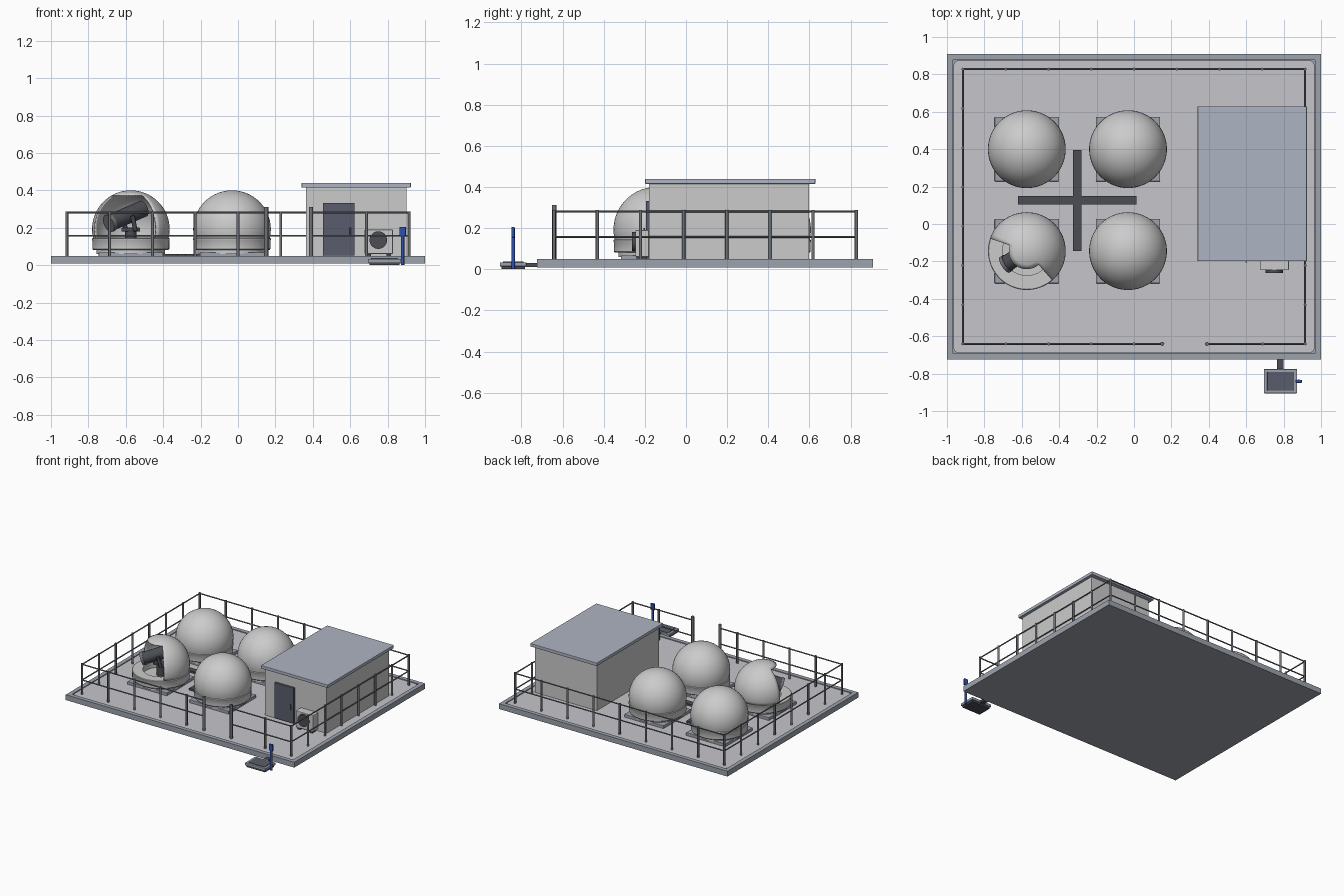
import bpy, bmesh, math
from mathutils import Vector, Matrix

if "Cube" in bpy.data.objects:
    bpy.data.objects.remove(bpy.data.objects["Cube"])


def mat(name, r, g, b):
    m = bpy.data.materials.new(name)
    m.diffuse_color = (r, g, b, 1)
    m.use_nodes = True
    m.node_tree.nodes["Principled BSDF"].inputs["Base Color"].default_value = m.diffuse_color
    return m


CONCRETE = mat("concrete", .34, .37, .42)
GRAVEL = mat("gravel", .56, .56, .60)
WHITE = mat("white_shell", .82, .82, .81)
WALL = mat("wall", .62, .62, .61)
ROOF = mat("roof_metal", .42, .46, .54)
DARK = mat("dark_metal", .07, .075, .09)
DOOR = mat("door_paint", .10, .11, .15)
STEEL = mat("steel", .16, .17, .19)
BLUE = mat("blue_paint", .03, .08, .42)


def finish(bm, name, m, smooth=True):
    me = bpy.data.meshes.new(name)
    bm.to_mesh(me)
    bm.free()
    ob = bpy.data.objects.new(name, me)
    bpy.context.collection.objects.link(ob)
    me.materials.append(m)
    if smooth:
        bpy.ops.object.select_all(action='DESELECT')
        ob.select_set(True)
        bpy.context.view_layer.objects.active = ob
        bpy.ops.object.shade_smooth_by_angle(angle=math.radians(35))
    return ob


def box(name, x, y, z, m, bevel=0.0, vertical=0.0):
    """Box from (min, max) ranges; optional bevel on all or only vertical edges."""
    bm = bmesh.new()
    bmesh.ops.create_cube(bm, size=1)
    for v in bm.verts:
        v.co = Vector([a + (b - a) * (c + .5) for (a, b), c in zip((x, y, z), v.co)])
    if vertical:
        es = [e for e in bm.edges if abs(e.verts[0].co.z - e.verts[1].co.z) > 1e-4]
        bmesh.ops.bevel(bm, geom=es, offset=vertical, segments=5, profile=.5, affect='EDGES')
    if bevel:
        bmesh.ops.bevel(bm, geom=bm.edges[:], offset=bevel, segments=2, profile=.5, affect='EDGES')
    return finish(bm, name, m, False)


def rod(name, a, b, r, m, sides=12):
    a, b = Vector(a), Vector(b)
    d = b - a
    bm = bmesh.new()
    bmesh.ops.create_cone(bm, cap_ends=True, segments=sides, radius1=r, radius2=r, depth=d.length,
                          matrix=Matrix.Translation((a + b) / 2) @ d.to_track_quat('Z', 'Y').to_matrix().to_4x4())
    return finish(bm, name, m)


def lathe(name, cx, cy, profile, m, steps=48):
    bm = bmesh.new()
    vs = [bm.verts.new((r, 0, z)) for r, z in profile]
    es = [bm.edges.new(p) for p in zip(vs, vs[1:])]
    bmesh.ops.spin(bm, geom=vs + es, cent=(0, 0, 0), axis=(0, 0, 1), angle=math.tau, steps=steps)
    bmesh.ops.remove_doubles(bm, verts=bm.verts[:], dist=1e-5)
    bmesh.ops.recalc_face_normals(bm, faces=bm.faces[:])
    bmesh.ops.translate(bm, verts=bm.verts[:], vec=(cx, cy, 0))
    return finish(bm, name, m)


# Foundation: slab, raised curb and rounded gravel bed
box("slab", (-1, 1), (-.725, .91), (.008, .03), CONCRETE)
for s in (-1, 1):
    box("curb_side", sorted((s, s * .967)), (-.725, .91), (.03, .05), CONCRETE)
for y in ((-.725, -.692), (.877, .91)):
    box("curb_end", (-.967, .967), y, (.03, .05), CONCRETE)
box("gravel_bed", (-.965, .965), (-.69, .875), (.03, .045), GRAVEL, vertical=.03)

# Domes
R, CZ = .208, .192


def dome_shell(name, cx, cy, opened):
    bm = bmesh.new()
    bmesh.ops.create_uvsphere(bm, u_segments=48, v_segments=26, radius=R)
    bmesh.ops.rotate(bm, verts=bm.verts[:], cent=(0, 0, 0), matrix=Matrix.Rotation(math.radians(3.5), 3, 'Z'))
    dead = []
    for f in bm.faces:
        c = f.calc_center_median()
        az = math.degrees(math.atan2(c.y, c.x)) % 360
        polar = math.degrees(math.acos(c.z / c.length))
        if polar > 103.8 or (opened and 161 < az < 311 and polar > 27.7):
            dead.append(f)
    bmesh.ops.delete(bm, geom=dead, context='FACES')
    bmesh.ops.translate(bm, verts=bm.verts[:], vec=(cx, cy, CZ))
    ob = finish(bm, name, WHITE)
    if opened:
        mod = ob.modifiers.new("thickness", 'SOLIDIFY')
        mod.thickness, mod.offset = .008, -1


for i, cx in enumerate((-.573, -.032)):
    for j, cy in enumerate((-.145, .40)):
        opened = i == 0 and j == 0
        box("dome_pad", (cx - .172, cx + .172), (cy - .172, cy + .172), (.04, .068), CONCRETE, .003)
        inner = [(.13, .145), (.13, .10), (0, .10)] if opened else [(0, .145)]
        lathe("dome_base", cx, cy, [(0, .06), (.184, .06), (.184, .082), (.202, .082), (.206, .087),
                                    (.206, .132), (.208, .135), (.208, .142), (.204, .145)] + inner, WHITE)
        dome_shell("dome_shell", cx, cy, opened)

# Telescope in the open dome
tx, ty = -.573, -.145
rod("telescope_pier", (tx, ty, .10), (tx, ty, .18), .03, DARK, 20)
box("fork_base", (tx - .05, tx + .05), (ty - .03, ty + .03), (.18, .20), DARK, .004)
axis = Vector((.70, .45, .30)).normalized()
side = axis.cross(Vector((0, 0, 1))).normalized()
mid = Vector((tx - .02, ty - .01, .265))
rod("telescope_tube", mid - axis * .12, mid + axis * .11, .045, DARK, 28)
rod("telescope_rim", mid - axis * .125, mid - axis * .105, .049, STEEL, 28)
for s in (-1, 1):
    p = mid + side * s * .053
    rod("fork_arm", (tx + side.x * s * .045, ty + side.y * s * .045, .185), p, .012, DARK)

# Crossed cable trays
box("cable_tray_long", (-.326, -.28), (-.145, .395), (.04, .06), DARK)
box("cable_tray_cross", (-.62, .014), (.103, .150), (.04, .059), DARK)

# Control building
box("building_walls", (.363, .902), (-.18, .597), (.04, .416), WALL)
box("building_roof", (.340, .924), (-.199, .629), (.415, .44), ROOF, .003)
box("door", (.455, .623), (-.195, -.17), (.052, .333), DOOR, .002)
rod("door_handle", (.60, -.203, .16), (.60, -.203, .20), .004, STEEL)

# Air conditioner
box("cooling_unit", (.676, .828), (-.246, -.18), (.06, .19), WALL, .004)
rod("cooling_fan", (.75, -.24, .134), (.75, -.262, .134), .047, DARK, 28)
for x in (.70, .805):
    box("cooling_foot", (x - .012, x + .012), (-.24, -.19), (.04, .062), DARK)

# Perimeter railing
X, Y0, Y1 = .915, -.641, .828
front_x = [-X, -.686, -.457, -.229, 0, .687, X]
back_x = [-X + i * X / 4 for i in range(9)]
posts = [(x, Y0) for x in front_x] + [(x, Y1) for x in back_x]
posts += [(s * X, Y0 + (Y1 - Y0) * k / 7) for s in (-1, 1) for k in range(1, 7)]
for x, y in posts:
    rod("fence_post", (x, y, .04), (x, y, .288), .0078, STEEL)
for x in (.151, .39):
    rod("gate_post", (x, Y0, .04), (x, Y0, .312), .011, STEEL)
runs = [((-X, Y0), (.151, Y0)), ((.39, Y0), (X, Y0)), ((-X, Y1), (X, Y1)),
        ((-X, Y0), (-X, Y1)), ((X, Y0), (X, Y1))]
for z in (.157, .281):
    for a, b in runs:
        rod("fence_rail", (*a, z), (*b, z), .0048, STEEL, 8)

# Utility pit with conduit and blue marker post
box("pit_body", (.703, .864), (-.897, -.783), (0, .022), DARK)
box("pit_rim", (.694, .872), (-.905, -.776), (.014, .034), CONCRETE, .003)
box("pit_lid", (.712, .855), (-.890, -.790), (.02, .038), DOOR, .002)
box("conduit", (.764, .800), (-.78, -.72), (.010, .030), DARK)
rod("marker_post", (.880, -.84, 0), (.880, -.84, .20), .009, BLUE)
box("marker_plate", (.864, .897), (-.849, -.833), (.155, .205), BLUE, .002)
